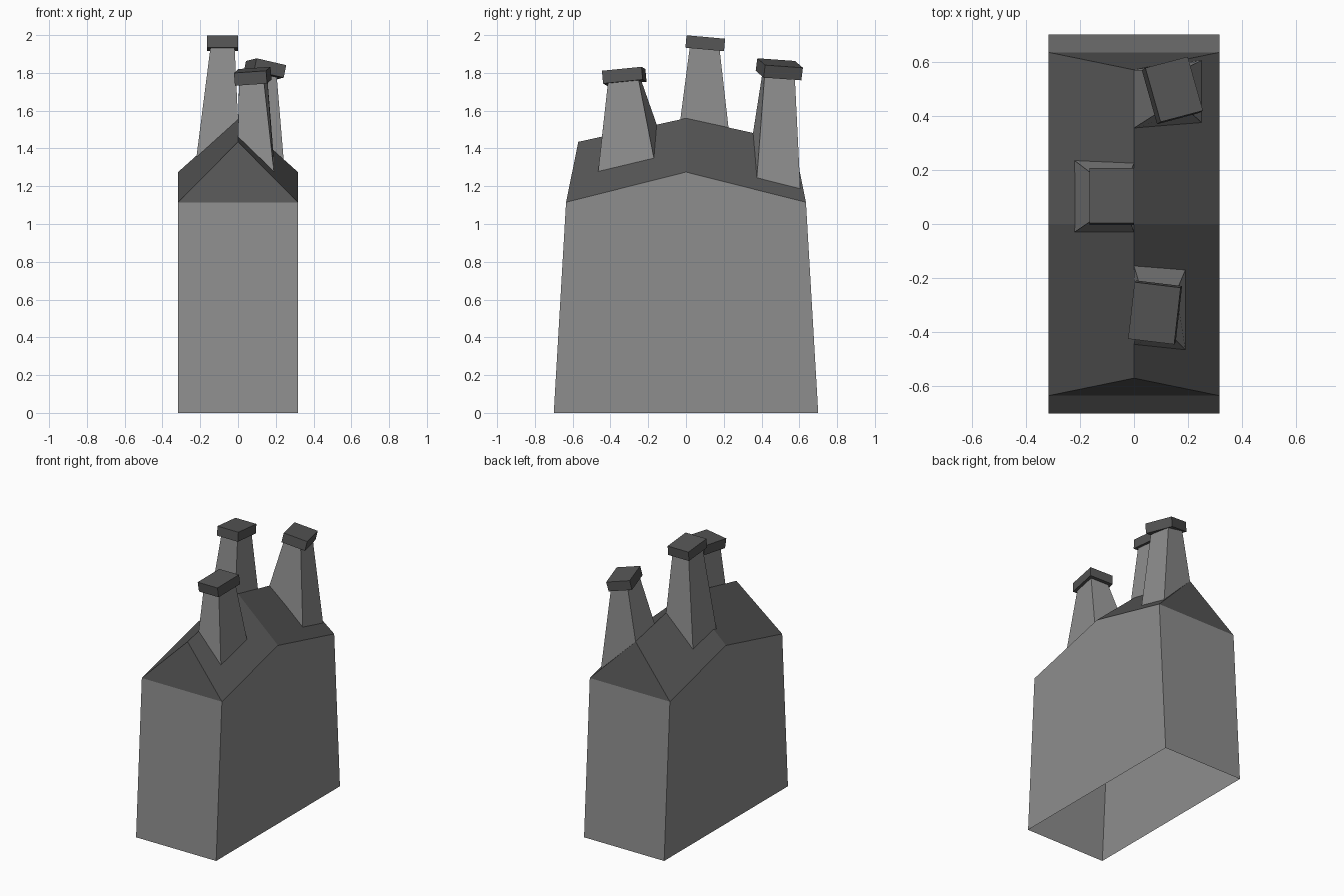
import bpy, bmesh
from mathutils import Vector, Euler, Matrix

if "Cube" in bpy.data.objects:
    bpy.data.objects.remove(bpy.data.objects["Cube"])

W = 0.317                      # half width of the house


def make_material(name, v):
    mat = bpy.data.materials.new(name)
    mat.diffuse_color = (v, v, v, 1)
    mat.use_nodes = True
    mat.node_tree.nodes["Principled BSDF"].inputs["Base Color"].default_value = mat.diffuse_color
    return mat


wall_mat = make_material("wall_grey", 0.27)
roof_mat = make_material("roof_grey", 0.092)


def make_object(name, verts, faces, mat):
    bm = bmesh.new()
    vs = [bm.verts.new(v) for v in verts]
    for f in faces:
        bm.faces.new([vs[i] for i in f])
    bm.normal_update()
    me = bpy.data.meshes.new(name)
    bm.to_mesh(me)
    bm.free()
    me.materials.append(mat)
    ob = bpy.data.objects.new(name, me)
    bpy.context.collection.objects.link(ob)
    return ob


def roof_z(x, y):
    eave = 1.275 - abs(y) * 0.252
    ridge = 1.56 - abs(y) * 0.219
    return ridge + (eave - ridge) * abs(x) / W


# Walls: side outline on both sides, open underneath; roof: eaves and ridge
outline = [(-0.70, 0), (-0.635, 1.115), (0, 1.275), (0.635, 1.115), (0.70, 0)]
verts = [(s * W, y, z) for s in (-1, 1) for y, z in outline]
make_object("walls", verts,
            [(0, 1, 2, 3, 4), (9, 8, 7, 6, 5),          # side walls
             (0, 5, 6, 1), (4, 3, 8, 9)], wall_mat)     # end walls

eaves = [(s * W, y, z) for s in (-1, 1) for y, z in outline[1:4]]
ridge = [(0, -0.57, 1.435), (0, 0, 1.56), (0, 0.57, 1.435)]
make_object("roof", eaves + ridge,
            [(0, 3, 6), (5, 2, 8),                      # sloped gables
             (0, 6, 7, 1), (1, 7, 8, 2),                # left slopes
             (3, 4, 7, 6), (4, 5, 8, 7)], roof_mat)     # right slopes


# Chimneys: tapered stack rising from the roof to a tilted cap
def chimney(name, base, centre, size, rot, stack_turn):
    def frame(turn):
        return Matrix.Translation(centre) @ Euler((rot[0], rot[1], turn)).to_matrix().to_4x4()

    hx, hy, hz = (s / 2 for s in size)
    ring = [(-hx, -hy), (hx, -hy), (hx, hy), (-hx, hy)]
    sides = [(i, (i + 1) % 4, (i + 1) % 4 + 4, i + 4) for i in range(4)]
    cap = [frame(rot[2]) @ Vector((x, y, z)) for z in (-hz, hz) for x, y in ring]
    make_object(name + "_cap", cap, sides + [(3, 2, 1, 0), (4, 5, 6, 7)], roof_mat)
    stack = [(x, y, roof_z(x, y)) for x, y in base]
    stack += [frame(stack_turn) @ Vector((x * 0.78, y * 0.78, -hz)) for x, y in ring]
    make_object(name + "_stack", stack, sides, wall_mat)


chimney("front_chimney",
        [(0, -0.445), (0.19, -0.465), (0.19, -0.17), (0, -0.155)],
        (0.078, -0.327, 1.782), (0.172, 0.212, 0.068), (0.10, -0.07, -0.12), -0.12)
chimney("middle_chimney",
        [(-0.22, -0.03), (0, -0.03), (0, 0.225), (-0.22, 0.235)],
        (-0.082, 0.102, 1.957), (0.165, 0.205, 0.066), (-0.09, 0, 0), 0)
chimney("back_chimney",
        [(0, 0.355), (0.25, 0.375), (0.25, 0.605), (0, 0.57)],
        (0.142, 0.494, 1.819), (0.166, 0.208, 0.068), (-0.07, 0.22, 0.26), 0.08)
